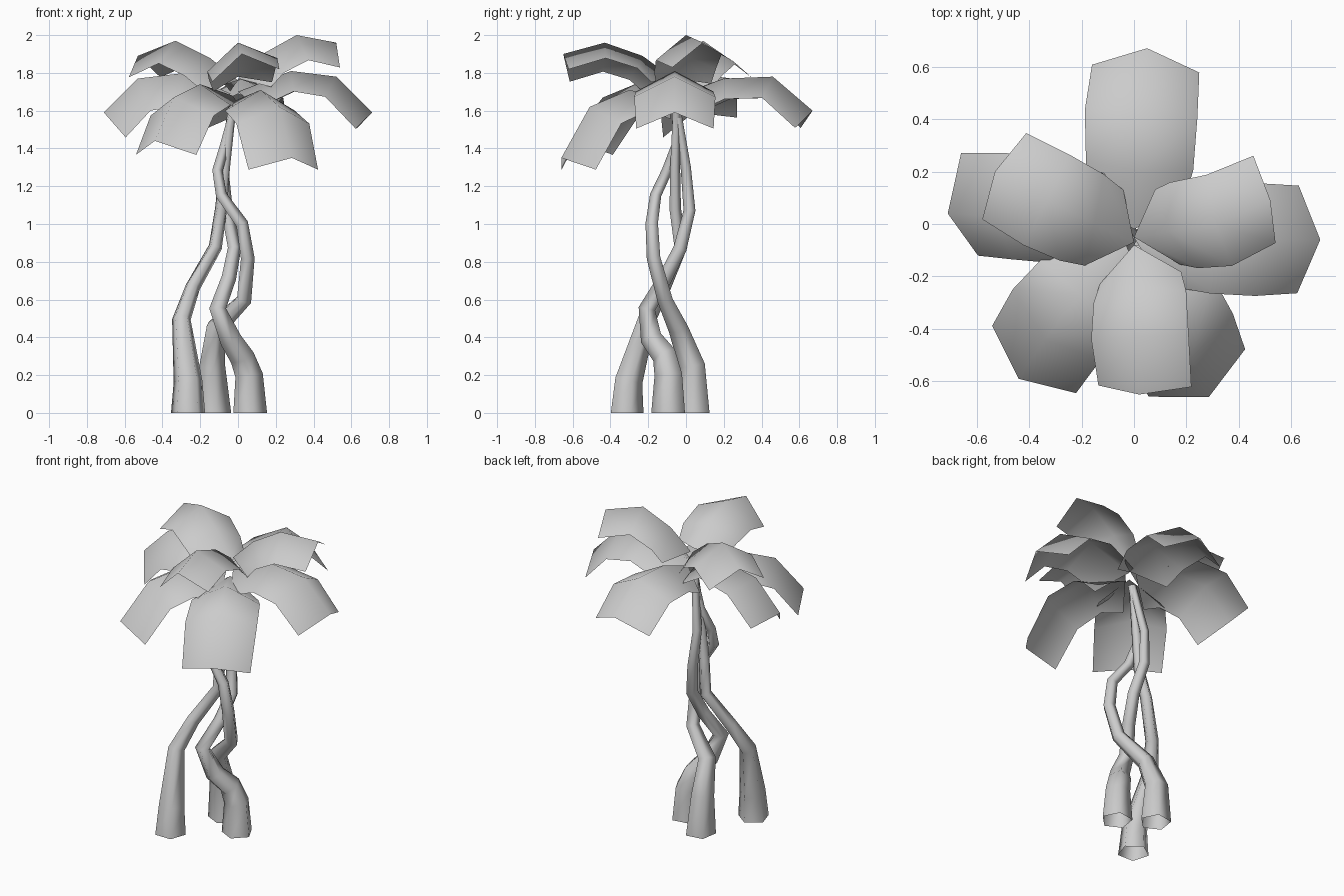
import bpy, bmesh, math
from mathutils import Vector

cube = bpy.data.objects.get("Cube")
if cube:
    bpy.data.objects.remove(cube, do_unlink=True)

grey = bpy.data.materials.new("plain_grey")
grey.use_nodes = True
grey.diffuse_color = (0.6, 0.6, 0.6, 1)
grey.node_tree.nodes["Principled BSDF"].inputs["Base Color"].default_value = (0.6, 0.6, 0.6, 1)

UP = Vector((0, 0, 1))


def finish(bm, name):
    bmesh.ops.recalc_face_normals(bm, faces=bm.faces)
    for face in bm.faces:
        face.smooth = True
    mesh = bpy.data.meshes.new(name)
    bm.to_mesh(mesh)
    bm.free()
    mesh.materials.append(grey)
    bpy.context.collection.objects.link(bpy.data.objects.new(name, mesh))


def tangent(pts, i):
    return (pts[min(i + 1, len(pts) - 1)] - pts[max(i - 1, 0)]).normalized()


def bridge(bm, rows, closed):
    n = len(rows[0])
    for a, b in zip(rows, rows[1:]):
        for j in range(n if closed else n - 1):
            k = (j + 1) % n
            bm.faces.new((a[j], a[k], b[k], b[j]))


def trunk(name, phase, path, sides=5):
    """Open tapered tube swept along a bent path, flared towards the ground."""
    pts = [Vector(p) for p in path]
    bm = bmesh.new()
    rows = []
    for i, p in enumerate(pts):
        t = UP if i == 0 else tangent(pts, i)
        u = (Vector((1, 0, 0)) - t * t.x).normalized()
        v = t.cross(u)
        r = 0.055 - 0.02 * p.z + 0.04 * max(0, 1 - p.z / 0.6)
        ring = []
        for j in range(sides):
            a = math.radians(phase) + math.tau * j / sides
            ring.append(bm.verts.new(p + r * (u * math.cos(a) + v * math.sin(a))))
        rows.append(ring)
    bridge(bm, rows, True)
    finish(bm, name)


def leaf(name, ridge, roll=0.0, breadth=1.0):
    """Arched sheet: a central ridge with both sides folded down."""
    pts = [Vector(p) for p in ridge]
    flat = pts[-1] - pts[0]
    flat.z = 0
    across = flat.normalized().cross(UP)
    bm = bmesh.new()
    rows = []
    for i, p in enumerate(pts):
        t = tangent(pts, i)
        n = across.cross(t).normalized()
        side = across * math.cos(roll) + n * math.sin(roll)
        n = n * math.cos(roll) - across * math.sin(roll)
        width = (0.18, 0.205, 0.215, 0.205)[i] * breadth
        # the base row sweeps forward, giving the leaf a pointed root
        fold = p - n * (0.12, 0.11, 0.12, 0.12)[i] + t * (0.07, 0, 0, 0)[i]
        rows.append([bm.verts.new(fold - side * width),
                     bm.verts.new(p),
                     bm.verts.new(fold + side * width)])
    bridge(bm, rows, False)
    finish(bm, name)


# Three twisting trunks
trunk("trunk_left", 17, [(-.265, -.32, 0), (-.265, -.31, .17), (-.3, -.21, .5), (-.24, -.12, .67),
                         (-.12, -.03, .88), (-.09, -.06, 1.08), (-.07, -.06, 1.3), (-.03, -.05, 1.62)])
trunk("trunk_back", 63, [(-.13, .04, 0), (-.14, .035, .25), (-.12, -.04, .45), (.03, -.11, .6),
                         (.05, -.17, .82), (.02, -.18, 1.0), (-.09, -.16, 1.15), (-.11, -.1, 1.28),
                         (-.07, -.05, 1.42), (-.02, -.05, 1.62)])
trunk("trunk_right", 63, [(.06, -.09, 0), (.055, -.09, .2), (.02, -.11, .3), (-.04, -.18, .39),
                          (-.11, -.205, .55), (-.05, -.11, .71), (-.02, -.03, .87), (-.06, .02, 1.07),
                          (-.08, 0, 1.3), (-.03, -.05, 1.62)])

# Upper leaves
leaf("leaf_upper_left", [(0, -.07, 1.76), (-.15, 0, 1.88), (-.33, .09, 1.97), (-.53, .2, 1.89)], 0, .9)
leaf("leaf_upper_right", [(0, -.05, 1.77), (.13, -.03, 1.9), (.31, 0, 2.0), (.52, .09, 1.96)], -.08, .84)
leaf("leaf_upper_front", [(0, -.08, 1.78), (0, -.23, 1.89), (0, -.43, 1.96), (.02, -.65, 1.9)], -.19, .88)

# Lower drooping leaves
leaf("leaf_back", [(0, -.02, 1.69), (.02, .2, 1.77), (.03, .46, 1.78), (.05, .67, 1.6)])
leaf("leaf_side_left", [(-.04, -.03, 1.69), (-.28, 0, 1.8), (-.53, .03, 1.77), (-.71, .04, 1.59)], .37)
leaf("leaf_side_right", [(0, -.05, 1.7), (.28, -.06, 1.81), (.52, -.06, 1.78), (.71, -.06, 1.59)])
leaf("leaf_front_left", [(-.03, -.08, 1.68), (-.2, -.27, 1.74), (-.34, -.44, 1.67), (-.44, -.59, 1.44)])
leaf("leaf_front_right", [(0, -.08, 1.66), (.12, -.3, 1.71), (.22, -.51, 1.62), (.285, -.66, 1.35)])
